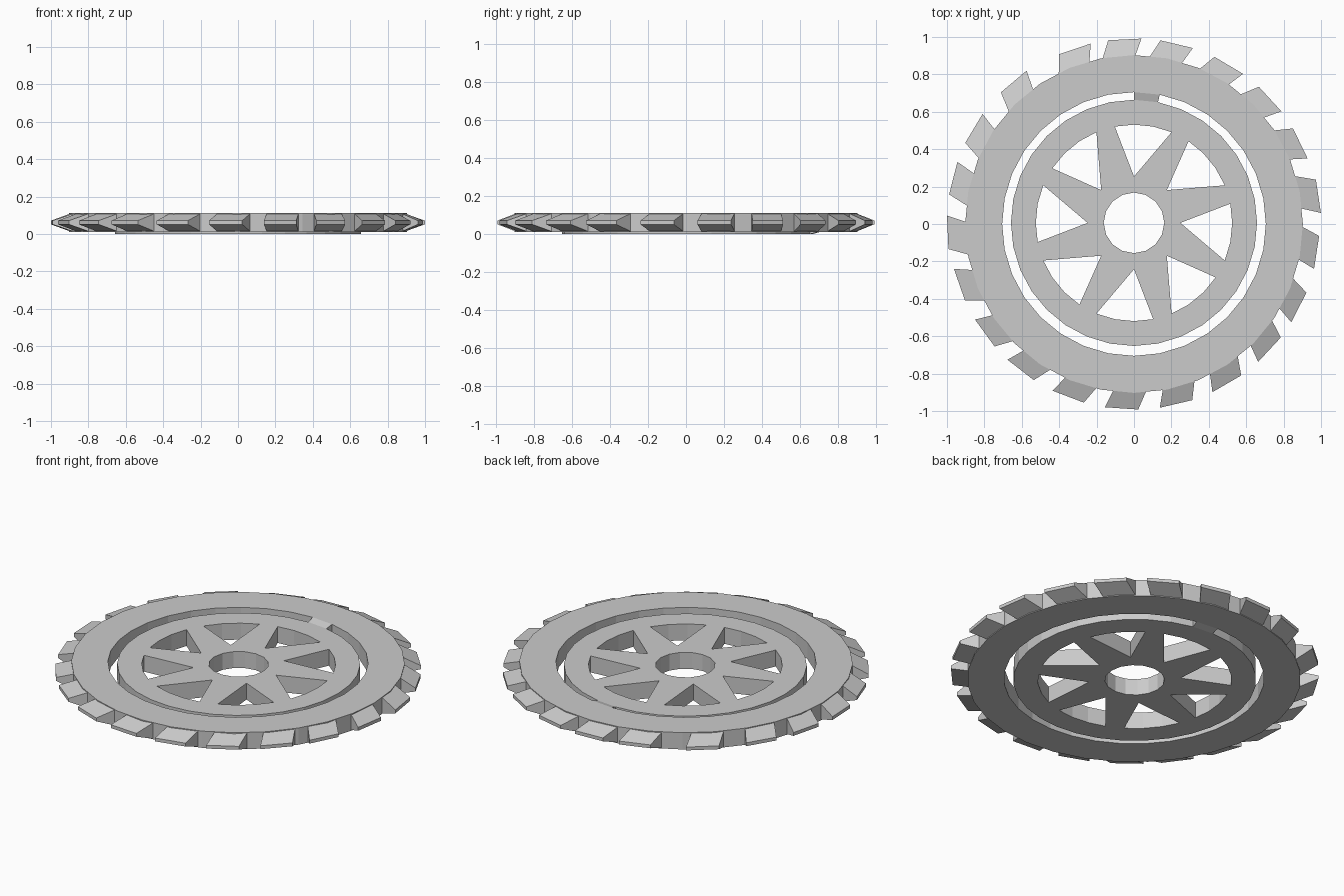
import bpy, bmesh
from math import cos, sin, radians

if "Cube" in bpy.data.objects:
    bpy.data.objects.remove(bpy.data.objects["Cube"])

N = 32                        # sides of the large circles
CY = 0.006                    # tiny offset of the inner wheel
RING_Z = (0.011, 0.111)
WHEEL_Z = (0.0, 0.098)


def polar(r, deg, z=0.0, cy=0.0):
    return (r * cos(radians(deg)), r * sin(radians(deg)) + cy, z)


def finish(name, bm):
    bmesh.ops.remove_doubles(bm, verts=bm.verts, dist=1e-5)
    bmesh.ops.recalc_face_normals(bm, faces=bm.faces)
    me = bpy.data.meshes.new(name)
    bm.to_mesh(me)
    bm.free()
    ob = bpy.data.objects.new(name, me)
    bpy.context.collection.objects.link(ob)
    return ob


def quad(bm, *pts):
    bm.faces.new([bm.verts.new(p) for p in pts])


def tube(name, r_out, r_in, z, cy=0.0, skip=None):
    """Flat ring with N sides."""
    bm = bmesh.new()
    for i in range(N):
        a, b = 360 * i / N, 360 * (i + 1) / N
        sec = [(r_out, z[0]), (r_out, z[1]), (r_in, z[1]), (r_in, z[0])]
        for k in range(4):
            (r1, z1), (r2, z2) = sec[k], sec[(k + 1) % 4]
            quad(bm, polar(r1, a, z1, cy), polar(r2, a, z2, cy),
                 polar(r2, b, z2, cy), polar(r1, b, z1, cy))
    return finish(name, bm)


def plate(bm, pts, z):
    """Vertical prism from a list of (radius, angle) points."""
    bot = [bm.verts.new(polar(r, a, z[0], CY)) for r, a in pts]
    top = [bm.verts.new(polar(r, a, z[1], CY)) for r, a in pts]
    bm.faces.new(top)
    bm.faces.new(bot[::-1])
    n = len(pts)
    for i in range(n):
        j = (i + 1) % n
        bm.faces.new((bot[i], bot[j], top[j], top[i]))


# Outer ring that carries the teeth
tube("outer_ring", 0.903, 0.705, RING_Z)

# Rim of the inner wheel
tube("wheel_rim", 0.658, 0.525, WHEEL_Z, CY)

# Hub and tapered spokes: one flat outline with eight points of contact per face
bm = bmesh.new()
step = 360 / N
for k in range(8):
    a = 45 * k
    outer = [(0.525, a + step), (0.525, a + 2 * step)]
    hub_in = [(0.162, a + 45), (0.162, a + 22.5), (0.162, a)]
    loop = [(0.248, a)] + outer + [(0.248, a + 45)] + hub_in
    rings = []
    for z in WHEEL_Z:
        rings.append([polar(r, d, z, CY) for r, d in loop])
    lo, hi = rings
    quad(bm, *hi)
    quad(bm, *lo[::-1])
    for i in (0, 2, 4, 5):     # spoke sides and hub bore
        quad(bm, lo[i], lo[i + 1], hi[i + 1], hi[i])
finish("hub_and_spokes", bm)

# Sloped bridge joining wheel and ring
bm = bmesh.new()
corners = []
for d in (90 - step, 90):
    corners.append([polar(0.658, d, WHEEL_Z[0], CY), polar(0.705, d, RING_Z[0]),
                    polar(0.705, d, RING_Z[1]), polar(0.658, d, WHEEL_Z[1], CY)])
p, q = corners
for i in (0, 1, 2, 3):
    j = (i + 1) % 4
    quad(bm, p[i], p[j], q[j], q[i])
quad(bm, *p)
quad(bm, *q[::-1])
finish("bridge", bm)

# Raked wedge teeth, slightly unevenly spaced (angle of each leading tip)
tips = [87.7, 71.5, 54, 37.4, 20.7, 3.4, -14, -32, -48, -65, -82, -99, -116,
        -133, -149, -166, -182.6, -199.4, -216, -235, -256.5]
for n, t in enumerate(tips):
    bm = bmesh.new()
    zm = 0.061
    tip_r = 1.001 if n in (5, 16, 17, 18, 19) else 0.992
    ends = []
    for base, tip in ((t + 2, t), (t + 13.3, t + 10.3)):
        ends.append([polar(0.893, base, RING_Z[0] + 0.001), polar(tip_r, tip, zm - 0.01),
                     polar(tip_r, tip, zm + 0.01), polar(0.893, base, RING_Z[1] - 0.001)])
    p, q = ends
    for i in range(4):
        j = (i + 1) % 4
        quad(bm, p[i], p[j], q[j], q[i])
    quad(bm, *p)
    quad(bm, *q[::-1])
    finish(f"tooth_{n + 1:02d}", bm)
